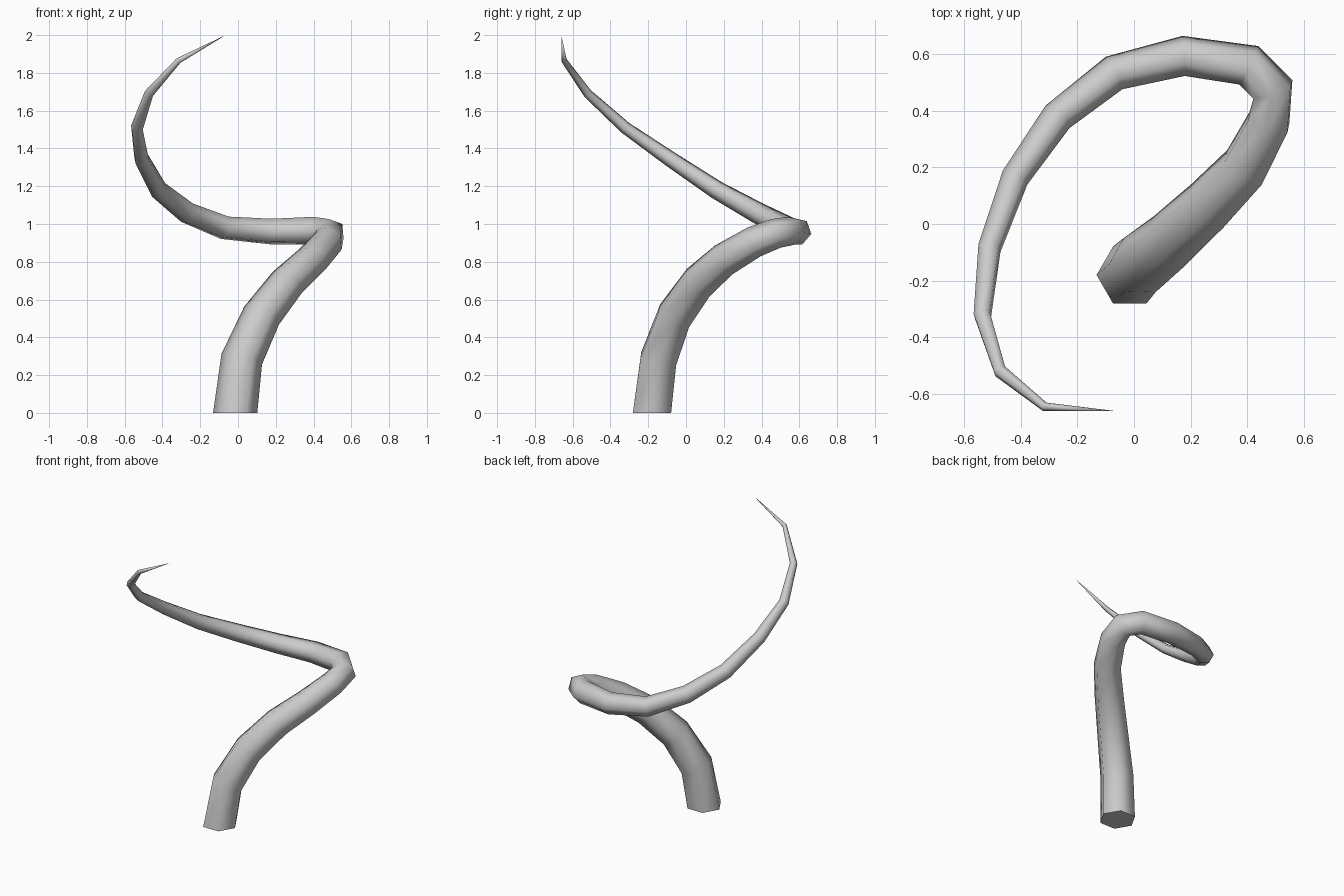
import bpy
import bmesh
import math
from mathutils import Vector

default_cube = bpy.data.objects.get("Cube")
if default_cube:
    bpy.data.objects.remove(default_cube, do_unlink=True)

SIDES = 6

# Centre line of the tendril: x, y, z, radius
path = [
    (-.015, -.18, 0, .117), (.02, -.145, .285, .111), (.125, -.06, .515, .104),
    (.26, .065, .69, .097), (.39, .2, .81, .09), (.475, .36, .905, .084),
    (.49, .475, .95, .08), (.405, .56, .965, .077), (.175, .593, .96, .072),
    (-.07, .533, .98, .065), (-.27, .378, 1.06, .058), (-.42, .163, 1.18, .05),
    (-.51, -.085, 1.345, .042), (-.535, -.322, 1.51, .033),
    (-.472, -.52, 1.69, .025), (-.315, -.645, 1.865, .016),
]
tip_point = Vector((-.065, -.66, 2))


def make_material(name, colour):
    material = bpy.data.materials.new(name)
    material.use_nodes = True
    material.diffuse_color = colour
    material.node_tree.nodes["Principled BSDF"].inputs["Base Color"].default_value = colour
    return material


def build_tendril(name, material):
    centres = [Vector(p[:3]) for p in path] + [tip_point]
    bm = bmesh.new()
    rings = []
    tangent = Vector((0, 0, 1))
    across = Vector((1, 0, 0))

    # Carry one frame along the path so the hexagonal rings do not twist
    for i, (*_, radius) in enumerate(path):
        if i > 0:
            before = (centres[i] - centres[i - 1]).normalized()
            after = (centres[i + 1] - centres[i]).normalized()
            new_tangent = (before + after).normalized()
            across = tangent.rotation_difference(new_tangent) @ across
            tangent = new_tangent
        side = tangent.cross(across)
        ring = []
        for k in range(SIDES):
            angle = math.tau * k / SIDES
            offset = across * math.cos(angle) + side * math.sin(angle)
            ring.append(bm.verts.new(centres[i] + offset * radius))
        rings.append(ring)

    # Walls between neighbouring rings
    for lower, upper in zip(rings, rings[1:]):
        for k in range(SIDES):
            n = (k + 1) % SIDES
            bm.faces.new((lower[k], lower[n], upper[n], upper[k]))

    # Pointed end and flat base
    point = bm.verts.new(tip_point)
    for k in range(SIDES):
        bm.faces.new((rings[-1][k], rings[-1][(k + 1) % SIDES], point))
    base = bm.faces.new(list(reversed(rings[0])))
    for face in bm.faces:
        face.smooth = face is not base

    mesh = bpy.data.meshes.new(name)
    bm.to_mesh(mesh)
    bm.free()
    mesh.materials.append(material)
    tendril = bpy.data.objects.new(name, mesh)
    bpy.context.collection.objects.link(tendril)
    return tendril


build_tendril("tendril", make_material("light grey", (.6, .6, .6, 1)))
